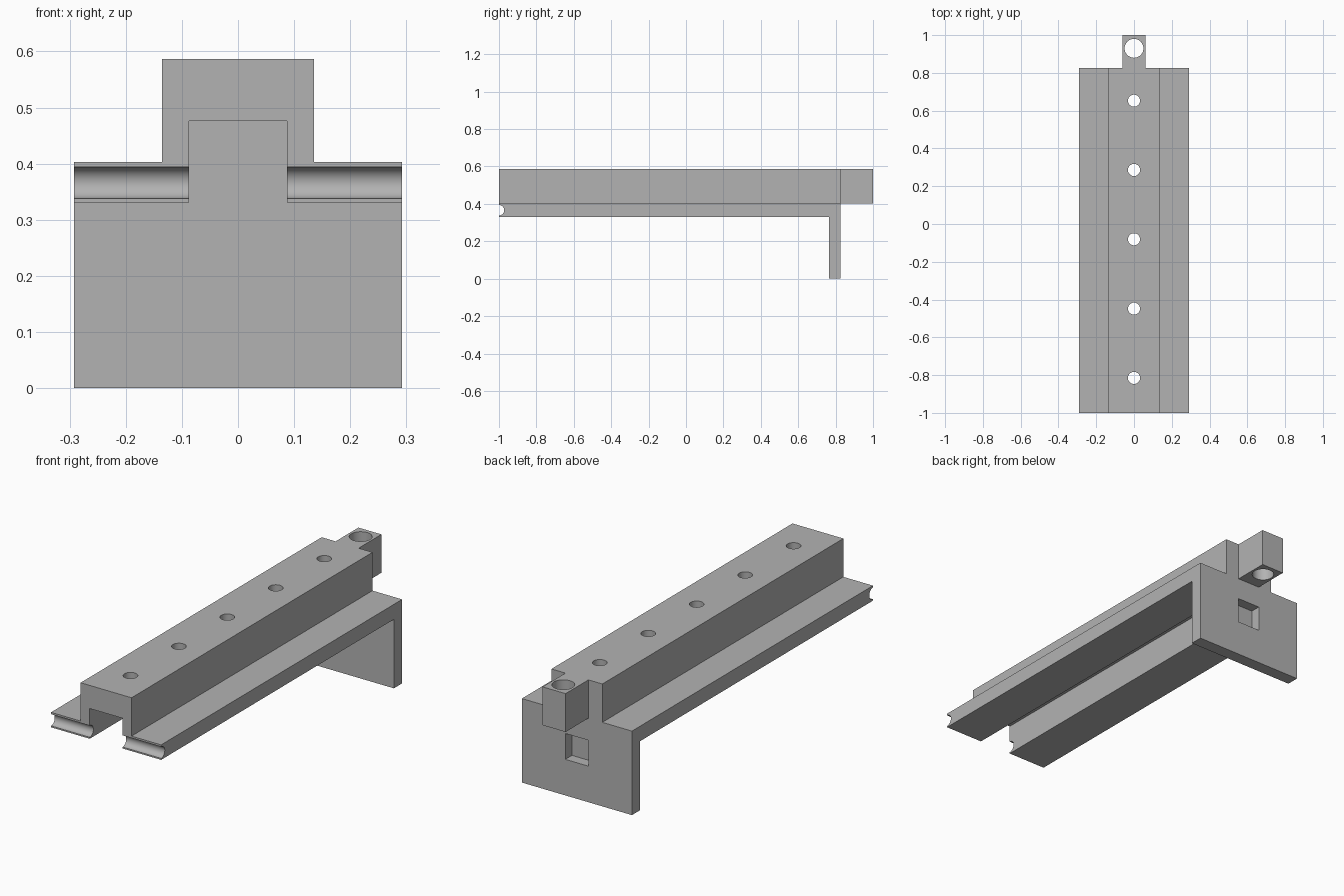
import bpy
import bmesh
import math
from mathutils import Matrix, Vector

cube = bpy.data.objects.get("Cube")
if cube:
    bpy.data.objects.remove(cube, do_unlink=True)

gray = bpy.data.materials.new("plain gray")
gray.use_nodes = True
gray.diffuse_color = (0.45, 0.45, 0.45, 1)
gray.node_tree.nodes["Principled BSDF"].inputs["Base Color"].default_value = gray.diffuse_color


def finish(name, bm):
    mesh = bpy.data.meshes.new(name)
    bm.to_mesh(mesh)
    bm.free()
    obj = bpy.data.objects.new(name, mesh)
    mesh.materials.append(gray)
    bpy.context.collection.objects.link(obj)
    return obj


def box(name, half_width, y0, y1, z0, z1):
    """Box centred on x = 0."""
    bm = bmesh.new()
    bmesh.ops.create_cube(bm, size=1)
    bmesh.ops.scale(bm, vec=(2 * half_width, y1 - y0, z1 - z0), verts=bm.verts)
    bmesh.ops.translate(bm, vec=(0, (y0 + y1) / 2, (z0 + z1) / 2), verts=bm.verts)
    return finish(name, bm)


def cylinder(name, radius, center, axis="Z"):
    bm = bmesh.new()
    turn = Matrix.Rotation(math.pi / 2, 4, "Y") if axis == "X" else Matrix()
    bmesh.ops.create_cone(bm, cap_ends=True, segments=48, radius1=radius,
                          radius2=radius, depth=1,
                          matrix=Matrix.Translation(Vector(center)) @ turn)
    return finish(name, bm)


def combine(target, other, operation):
    """Apply a boolean and discard the second body."""
    mod = target.modifiers.new(operation.lower(), "BOOLEAN")
    mod.operation = operation
    mod.solver = "EXACT"
    mod.object = other
    bpy.context.view_layer.objects.active = target
    bpy.ops.object.modifier_apply(modifier=mod.name)
    bpy.data.objects.remove(other, do_unlink=True)


FRONT, BACK, PLATE_FRONT = -1.0, 0.827, 0.765
FLANGE_Z, SHOULDER_Z, TOP_Z = 0.331, 0.403, 0.587

# Raised rail with side flanges, end plate and rear lug
rail = box("slotted_rail", 0.135, FRONT, BACK, FLANGE_Z, TOP_Z)
combine(rail, box("flanges", 0.292, FRONT, BACK, FLANGE_Z, SHOULDER_Z), "UNION")
combine(rail, box("end_plate", 0.292, PLATE_FRONT, BACK, 0, SHOULDER_Z), "UNION")
combine(rail, box("rear_lug", 0.061, BACK - 0.03, 1.0, SHOULDER_Z, TOP_Z), "UNION")

# Channel under the rail, stopping at the end plate
combine(rail, box("channel", 0.087, FRONT - 0.1, PLATE_FRONT, 0.2, 0.476), "DIFFERENCE")

# Blind square pocket in the back of the plate
combine(rail, box("pocket", 0.061, BACK - 0.05, BACK + 0.1, 0.173, 0.297), "DIFFERENCE")

# Half-round groove across the flange fronts
combine(rail, cylinder("groove", 0.028, (0, FRONT, 0.366), "X"), "DIFFERENCE")

# Row of screw holes and the larger lug hole
for i in range(5):
    combine(rail, cylinder("screw_hole", 0.032, (0, -0.815 + i * 0.367, 0.6)), "DIFFERENCE")
combine(rail, cylinder("lug_hole", 0.05, (0, 0.93, 0.5)), "DIFFERENCE")

# Merge coplanar faces and keep one material
bm = bmesh.new()
bm.from_mesh(rail.data)
bmesh.ops.remove_doubles(bm, verts=bm.verts, dist=1e-5)
bmesh.ops.dissolve_limit(bm, angle_limit=math.radians(0.5), verts=bm.verts, edges=bm.edges)
for face in bm.faces:
    face.material_index = 0
bm.to_mesh(rail.data)
bm.free()

# Smooth round walls, sharp corners
bpy.ops.object.select_all(action="DESELECT")
rail.select_set(True)
bpy.context.view_layer.objects.active = rail
bpy.ops.object.shade_smooth_by_angle(angle=math.radians(30))
